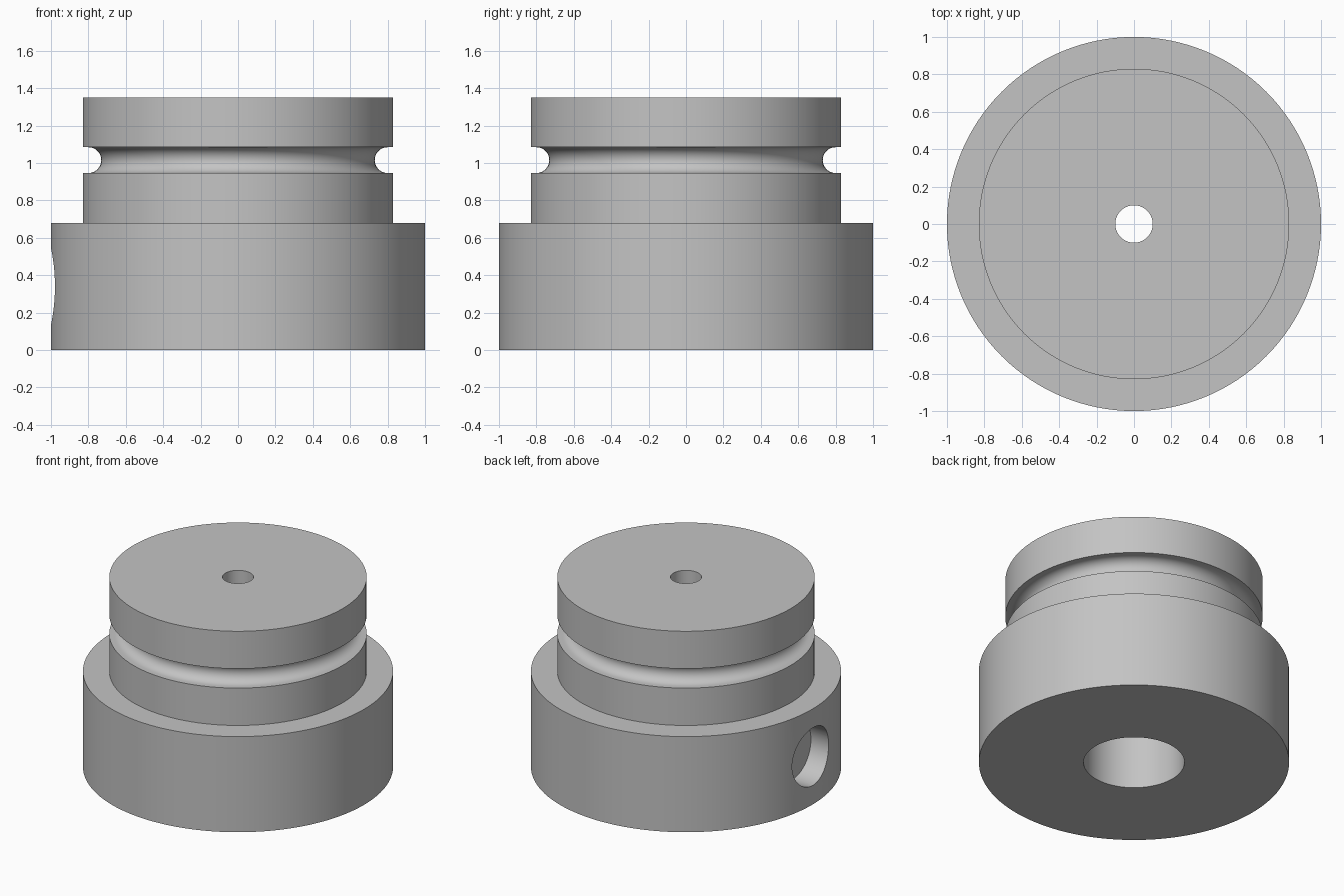
import bpy
import bmesh
from math import sin, cos, pi, radians
from mathutils import Matrix, Vector

cube = bpy.data.objects.get("Cube")
if cube:
    bpy.data.objects.remove(cube, do_unlink=True)

SEGMENTS = 128

# Plain grey metal
grey = bpy.data.materials.new("grey_metal")
grey.use_nodes = True
colour = (0.55, 0.55, 0.55, 1)
grey.diffuse_color = colour
grey.node_tree.nodes["Principled BSDF"].inputs["Base Color"].default_value = colour


def make_object(name, bm):
    bmesh.ops.recalc_face_normals(bm, faces=bm.faces)
    mesh = bpy.data.meshes.new(name)
    bm.to_mesh(mesh)
    bm.free()
    mesh.materials.append(grey)
    obj = bpy.data.objects.new(name, mesh)
    bpy.context.collection.objects.link(obj)
    return obj


def revolve(name, profile):
    """Turn a closed (radius, height) profile around the z axis."""
    bm = bmesh.new()
    verts = [bm.verts.new((r, 0, z)) for r, z in profile]
    edges = [bm.edges.new((a, b)) for a, b in zip(verts, verts[1:] + verts[:1])]
    bmesh.ops.spin(bm, geom=verts + edges, cent=(0, 0, 0), axis=(0, 0, 1),
                   angle=2 * pi, steps=SEGMENTS, use_duplicate=False)
    bmesh.ops.remove_doubles(bm, verts=bm.verts, dist=0.0001)
    return make_object(name, bm)


# Rounded groove section, from its lower edge to its upper edge
GROOVE_Z, GROOVE_R, STEPS = 1.015, 0.069, 16
groove = [(0.80 - GROOVE_R * sin(pi * i / STEPS),
           GROOVE_Z - GROOVE_R * cos(pi * i / STEPS)) for i in range(STEPS + 1)]

# Stepped body with a groove, a wide lower bore and a narrow upper bore
profile = [(0.325, 0), (1, 0), (1, 0.68), (0.83, 0.68), (0.83, GROOVE_Z - GROOVE_R)]
profile += groove
profile += [(0.83, GROOVE_Z + GROOVE_R), (0.83, 1.35), (0.1, 1.35),
            (0.1, 0.68), (0.325, 0.68)]
body = revolve("stepped_body", profile)

# Blind hole drilled into the right side of the base
bm = bmesh.new()
bmesh.ops.create_cone(bm, cap_ends=True, segments=64, radius1=0.205, radius2=0.205,
                      depth=0.4,
                      matrix=Matrix.Translation(Vector((-1.04, 0, 0.34)))
                      @ Matrix.Rotation(radians(90), 4, "Y"))
cutter = make_object("side_hole_cutter", bm)
cutter.hide_render = True

drill = body.modifiers.new("side_hole", "BOOLEAN")
drill.operation = "DIFFERENCE"
drill.solver = "EXACT"
drill.object = cutter

# Apply the cut, then smooth the round faces and keep the rims sharp
for obj in bpy.context.selected_objects:
    obj.select_set(False)
body.select_set(True)
bpy.context.view_layer.objects.active = body
bpy.ops.object.modifier_apply(modifier=drill.name)
bpy.data.objects.remove(cutter, do_unlink=True)
bpy.ops.object.shade_smooth_by_angle(angle=radians(30))
